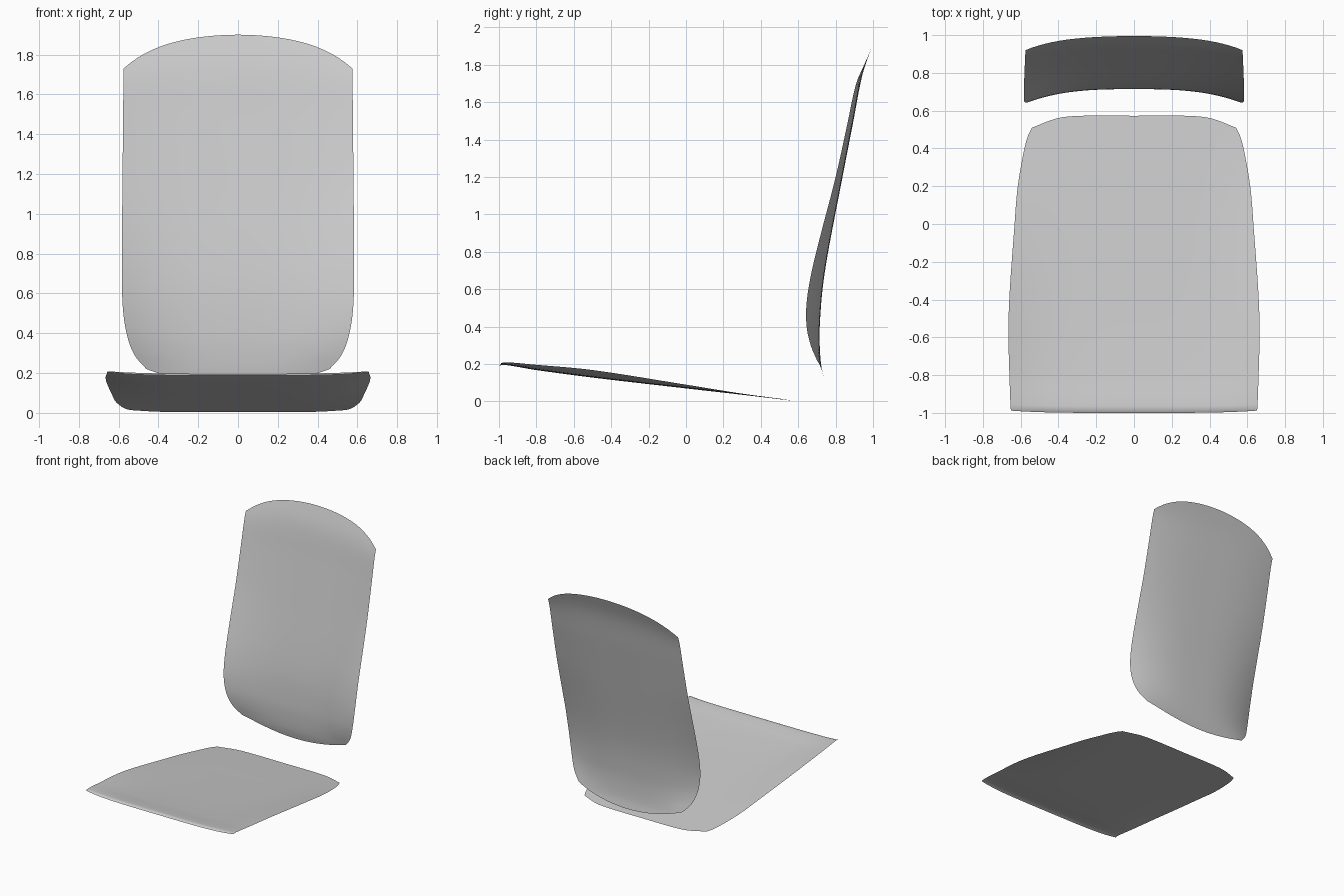
import bpy

if "Cube" in bpy.data.objects:
    bpy.data.objects.remove(bpy.data.objects["Cube"])


def curve(pts):
    """Smooth interpolation through (t, value) points."""
    n = len(pts)

    def slope(i):
        a, b = pts[max(i - 1, 0)], pts[min(i + 1, n - 1)]
        return (b[1] - a[1]) / (b[0] - a[0])

    def f(t):
        t = min(max(t, pts[0][0]), pts[-1][0])
        i = next((k for k in range(n - 1) if t <= pts[k + 1][0]), n - 2)
        (t0, v0), (t1, v1) = pts[i], pts[i + 1]
        h = t1 - t0
        s = (t - t0) / h
        return ((2*s**3 - 3*s**2 + 1) * v0 + (s**3 - 2*s**2 + s) * h * slope(i)
                + (3*s**2 - 2*s**3) * v1 + (s**3 - s**2) * h * slope(i + 1))
    return f


def sheet(name, point, cols=32, rows=48):
    """Smooth thin shell from point(u, v), u in -1..1, v in 0..1."""
    verts = [point(2 * i / cols - 1, j / rows)
             for j in range(rows + 1) for i in range(cols + 1)]
    w = cols + 1
    faces = [(j*w + i, j*w + i + 1, (j+1)*w + i + 1, (j+1)*w + i)
             for j in range(rows) for i in range(cols)]
    mesh = bpy.data.meshes.new(name)
    mesh.from_pydata(verts, [], faces)
    mesh.shade_smooth()
    obj = bpy.data.objects.new(name, mesh)
    bpy.context.collection.objects.link(obj)
    return obj


# Seat: shallow dish sloping down to a round-cornered rear edge
seat_half = curve([(-1, .652), (-.9, .657), (-.5, .664), (0, .632), (.2, .615),
                   (.4, .58), (.47, .56), (.51, .54)])
seat_back = curve([(0, .573), (.5, .573), (.75, .56), (1, .51)])
seat_mid = curve([(-1, .188), (-.98, .197), (-.8, .168), (-.5, .128), (0, .07),
                  (.3, .036), (.58, .003)])
seat_rise = curve([(-1, .005), (-.98, .012), (-.8, .028), (-.5, .04), (0, .02),
                   (.3, .006), (.58, .002)])


def seat_point(u, v):
    v = v ** 1.2 if v < .5 else v + (.5 ** 1.2 - .5) * (1 - v) / .5
    edge_y = -1 + v * 1.51
    y = -1 + .012 * abs(u) ** 4 * (1 - v) + v * (seat_back(abs(u)) + 1)
    return (u * seat_half(edge_y), y, seat_mid(y) + seat_rise(y) * abs(u) ** 4)


sheet("seat", seat_point)

# Backrest: reclined panel with lumbar bend, forward-wrapping sides, arched top
back_half = curve([(.22, .46), (.29, .52), (.4, .56), (.55, .58), (.8, .583),
                   (1.2, .58), (1.73, .575)])
back_mid = curve([(.13, .736), (.2, .722), (.3, .715), (.4, .715), (.6, .73),
                  (.8, .76), (1.15, .827), (1.5, .895), (1.75, .944), (1.9, .995)])
back_side = curve([(.13, .735), (.22, .7), (.3, .667), (.4, .645), (.53, .645),
                   (.7, .673), (.9, .722), (1.2, .8), (1.5, .866), (1.65, .897),
                   (1.73, .92), (1.9, .99)])


def back_point(u, v):
    a = abs(u)
    v = v ** 1.35
    low, high = .135 + .085 * a ** 2, 1.9 - .11 * a ** 2 - .06 * a ** 5
    z = low + v * (high - low)
    k = a ** 2.8
    y = back_mid(z) * (1 - k) + back_side(z) * k
    return (u * back_half(.22 + v * 1.51), y, z)


sheet("backrest", back_point)
